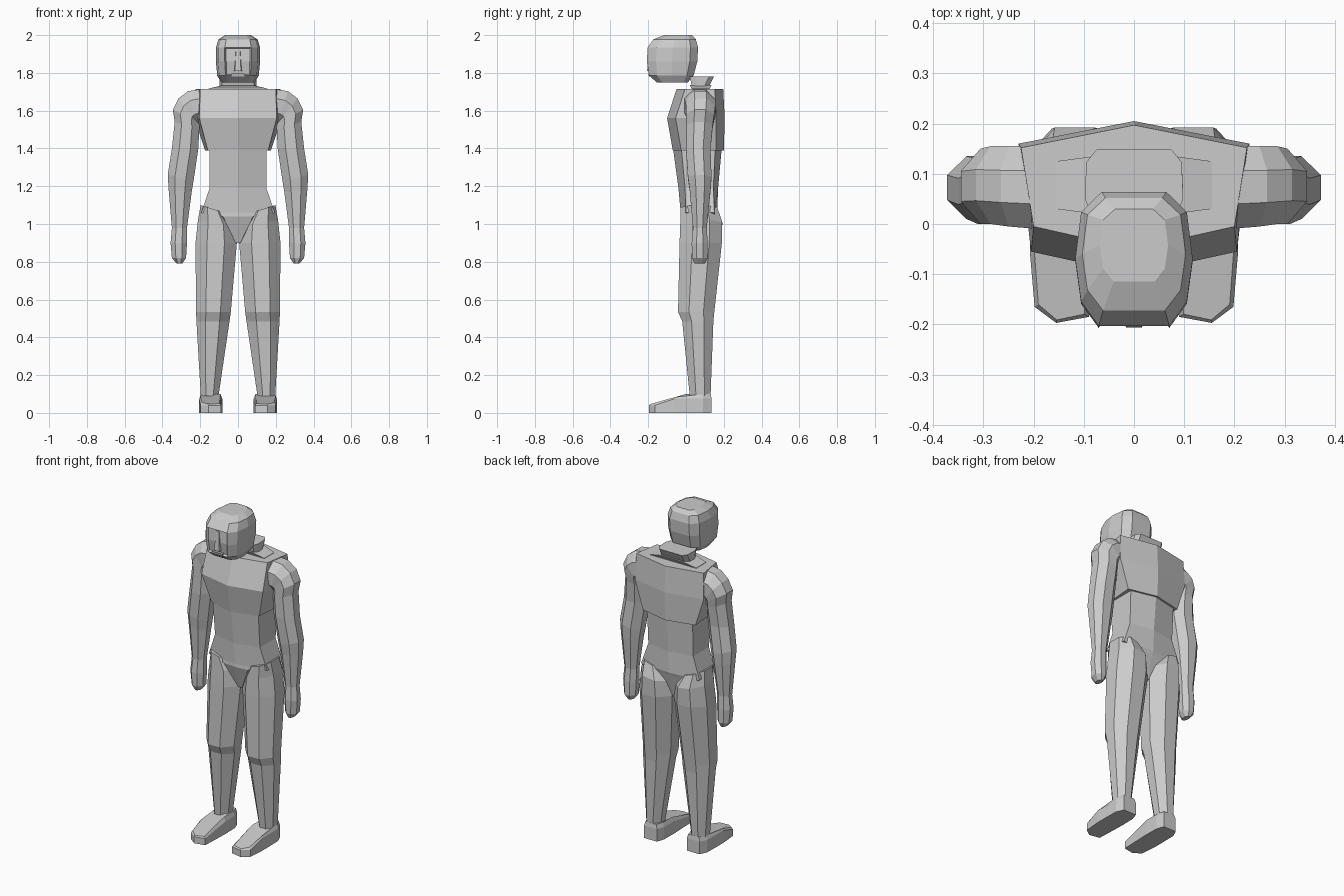
import bpy, bmesh

grey = bpy.data.materials.new("plain grey")
grey.diffuse_color = (0.6, 0.6, 0.6, 1)


def loft(name, rings, edit=None):
    """Skin a list of equal-length point rings and cap both ends."""
    bm = bmesh.new()
    rows = [[bm.verts.new(p) for p in ring] for ring in rings]
    n = len(rows[0])
    for a, b in zip(rows, rows[1:]):
        for i in range(n):
            bm.faces.new((a[i], a[(i + 1) % n], b[(i + 1) % n], b[i]))
    bm.faces.new(rows[0])
    bm.faces.new(rows[-1])
    bmesh.ops.recalc_face_normals(bm, faces=bm.faces)
    if edit:
        edit(bm)
    mesh = bpy.data.meshes.new(name)
    bm.to_mesh(mesh)
    bm.free()
    mesh.materials.append(grey)
    obj = bpy.data.objects.new(name, mesh)
    bpy.context.collection.objects.link(obj)
    return obj


OCT = [(0, .3), (.3, 0), (.72, 0), (1, .3), (1, .7), (.72, 1), (.3, 1), (0, .7)]


def limb_ring(s, xi, zi, xo, zo, yf, yb):
    """Eight-sided ring spanning an inner and an outer point of a limb."""
    return [(s * (xi + (xo - xi) * u), yf + (yb - yf) * v, zi + (zo - zi) * u)
            for u, v in OCT]


def mirrored(half):
    """Close a half outline (front to back, x >= 0) into a symmetric ring."""
    return half + [(-x, y, z) for x, y, z in reversed(half) if x > 1e-6]


def body_ring(z, wf, wb, yf, yfs, ybs, yb):
    return mirrored([(0, yf, z), (wf, yfs, z), (wb, ybs, z), (0, yb, z)])


# Chest, with a centre ridge front and back
loft("chest", [body_ring(*r) for r in [
    (1.39, .16, .175, -.07, -.025, .16, .2),
    (1.56, .205, .23, -.1, -.055, .16, .205),
    (1.715, .2, .225, -.05, -.005, .152, .197)]])

# Waist and pelvis
loft("waist_and_pelvis", [body_ring(*r) for r in [
    (.9, .012, .012, .02, .02, .12, .12),
    (1.04, .08, .16, -.025, -.02, .15, .155),
    (1.06, .195, .195, -.028, .0, .15, .165),
    (1.19, .15, .15, -.04, -.005, .145, .17),
    (1.41, .152, .152, -.07, -.025, .155, .19)]])

# Sloping neck base and collar
loft("neck_base", [mirrored([(w, a, z), (w, b, z)]) for z, w, a, b in [
    (1.70, .16, .03, .127), (1.717, .155, .03, .125), (1.735, .08, .02, .135)]])
loft("neck", [mirrored([(.085, a, z), (.098, a + .03, z), (.095, b - .025, z),
                        (.075, b, z)]) for z, a, b in [
    (1.70, .03, .12), (1.735, .03, .125), (1.78, .02, .148)]])


# Head, with a recessed face panel
def sink_face(bm):
    front = [f for f in bm.faces if f.normal.y < -.9
             and 1.78 < f.calc_center_median().z < 1.94]
    bmesh.ops.inset_region(bm, faces=front, thickness=.008, depth=-.012)


loft("head", [mirrored([
    (w * .6, yf, z), (w * .9, yf + (yb - yf) * .18, z),
    (w, yf + (yb - yf) * .5, z), (w * .9, yf + (yb - yf) * .85, z),
    (w * .55, yb, z)]) for z, w, yf, yb in [
        (1.75, .088, -.155, .01), (1.785, .11, -.195, .04),
        (1.86, .117, -.207, .06), (1.935, .117, -.203, .064),
        (1.978, .103, -.172, .052), (2.0, .068, -.115, .03)]], sink_face)

# Nose and chin strip
loft("nose", [mirrored([(w, y, z), (w * 1.3, -.185, z)]) for z, w, y in [
    (1.81, .016, -.206), (1.925, .01, -.196)]])
loft("mouth", [mirrored([(.035, y, z), (.035, -.18, z)]) for z, y in [
    (1.782, -.196), (1.798, -.2)]])

ARM = [(.19, 1.54, .19, 1.715, -.01, .155), (.21, 1.53, .265, 1.703, -.005, .155),
       (.21, 1.53, .315, 1.665, .0, .155), (.205, 1.53, .345, 1.605, .0, .15),
       (.205, 1.5, .335, 1.54, .0, .142), (.21, 1.4, .35, 1.4, .0, .13),
       (.235, 1.23, .372, 1.26, .01, .135), (.245, 1.17, .367, 1.18, .02, .13),
       (.27, .98, .35, .98, .037, .11), (.27, .9, .357, .9, .03, .115),
       (.275, .82, .35, .82, .032, .115), (.295, .79, .325, .79, .045, .1)]

LEG = [(.07, 1.06, .198, 1.1, -.028, .165), (.02, .99, .212, 1.02, -.03, .192),
       (.006, .9, .225, .9, -.034, .19), (.038, .535, .222, .535, -.042, .15),
       (.045, .485, .22, .485, -.02, .145), (.103, .09, .197, .09, .02, .13)]

SOLE = [(.1, .135), (.185, .135), (.205, .09), (.207, -.06), (.198, -.165),
        (.155, -.197), (.09, -.185), (.083, .0), (.085, .09)]

for s, side in ((1, "left"), (-1, "right")):
    # Shoulder, arm and hand in one piece
    loft(side + "_arm", [limb_ring(s, *r) for r in ARM])
    # Leg from hip to ankle
    loft(side + "_leg", [limb_ring(s, *r) for r in LEG])
    # Foot sloping down towards the toe
    top = [(s * (.148 + (x - .148) * .85), y * .97,
            .1 if y > -.01 else .1 + .055 * y / .2) for x, y in SOLE]
    loft(side + "_foot", [[(s * x, y, 0) for x, y in SOLE],
                          [(s * x, y, .04 if y < -.1 else .075) for x, y in SOLE],
                          top])
